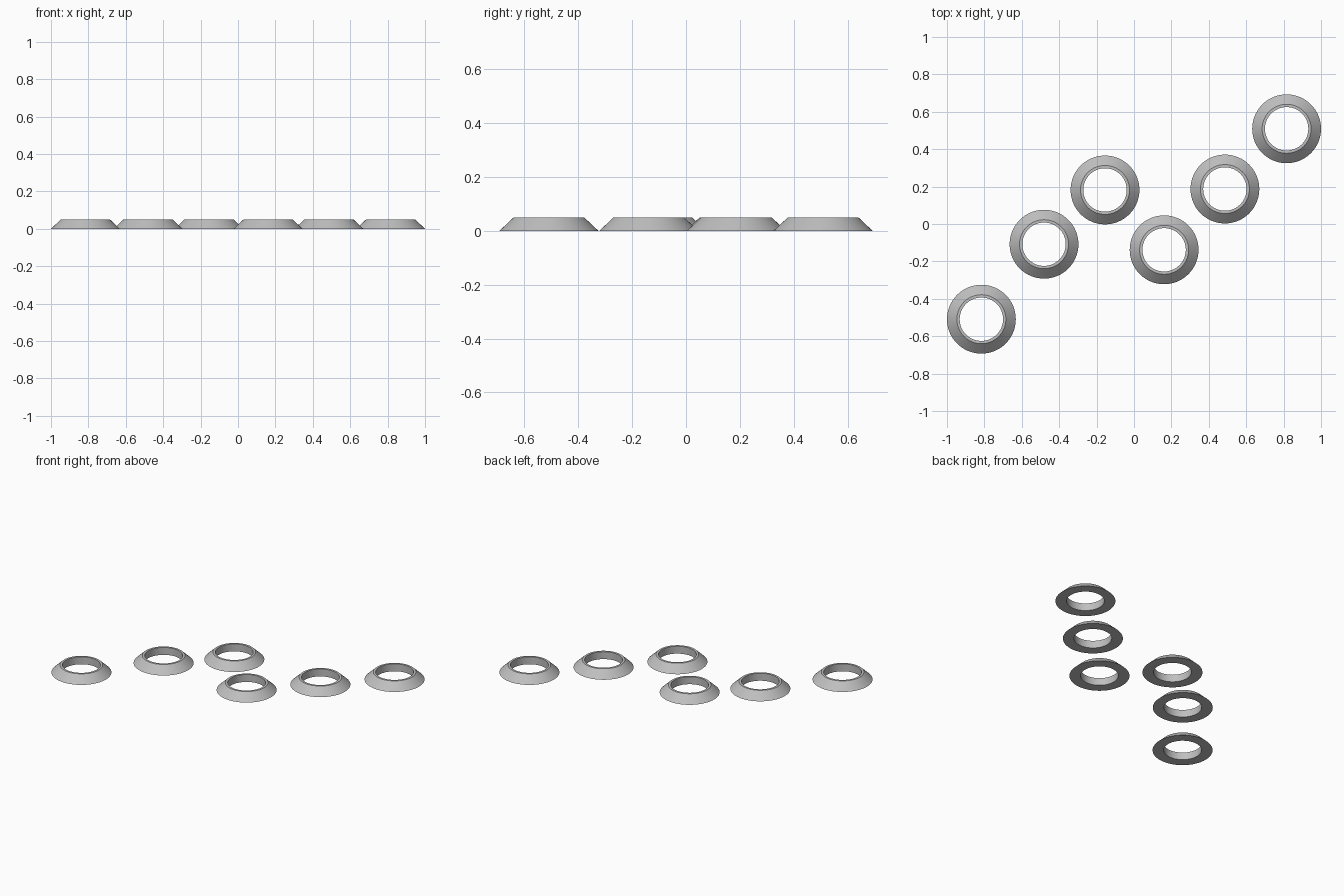
import bpy, bmesh, math

if "Cube" in bpy.data.objects:
    bpy.data.objects.remove(bpy.data.objects["Cube"])

OUTER_R, RIM_R, HOLE_R, HEIGHT, SEGMENTS = 0.184, 0.131, 0.116, 0.05, 64

grey = bpy.data.materials.new("plain grey")
grey.diffuse_color = (0.52, 0.52, 0.52, 1)
grey.use_nodes = True
grey.node_tree.nodes["Principled BSDF"].inputs["Base Color"].default_value = grey.diffuse_color


def ring_mesh():
    """Lathe the closed cross-section: flared side, flat rim, straight bore, flat base."""
    profile = [(OUTER_R, 0), (RIM_R, HEIGHT), (HOLE_R, HEIGHT), (HOLE_R, 0)]
    bm = bmesh.new()
    loops = []
    for i in range(SEGMENTS):
        a = 2 * math.pi * i / SEGMENTS
        loops.append([bm.verts.new((r * math.cos(a), r * math.sin(a), z)) for r, z in profile])
    for i in range(SEGMENTS):
        p, q = loops[i], loops[(i + 1) % SEGMENTS]
        for j in range(4):
            k = (j + 1) % 4
            bm.faces.new((p[j], q[j], q[k], p[k]))
    bmesh.ops.recalc_face_normals(bm, faces=bm.faces)
    mesh = bpy.data.meshes.new("conical_ring")
    bm.to_mesh(mesh)
    bm.free()
    mesh.materials.append(grey)
    return mesh


# Six identical rings scattered on the ground
centres = [(-0.816, -0.509), (-0.481, -0.108), (-0.155, 0.182),
           (0.161, -0.138), (0.486, 0.187), (0.816, 0.509)]
for n, (x, y) in enumerate(centres, 1):
    ring = bpy.data.objects.new(f"conical_ring_{n}", ring_mesh())
    ring.location = (x, y, 0)
    bpy.context.collection.objects.link(ring)
    bpy.ops.object.select_all(action='DESELECT')
    ring.select_set(True)
    bpy.context.view_layer.objects.active = ring
    bpy.ops.object.shade_smooth_by_angle(angle=math.radians(30))
